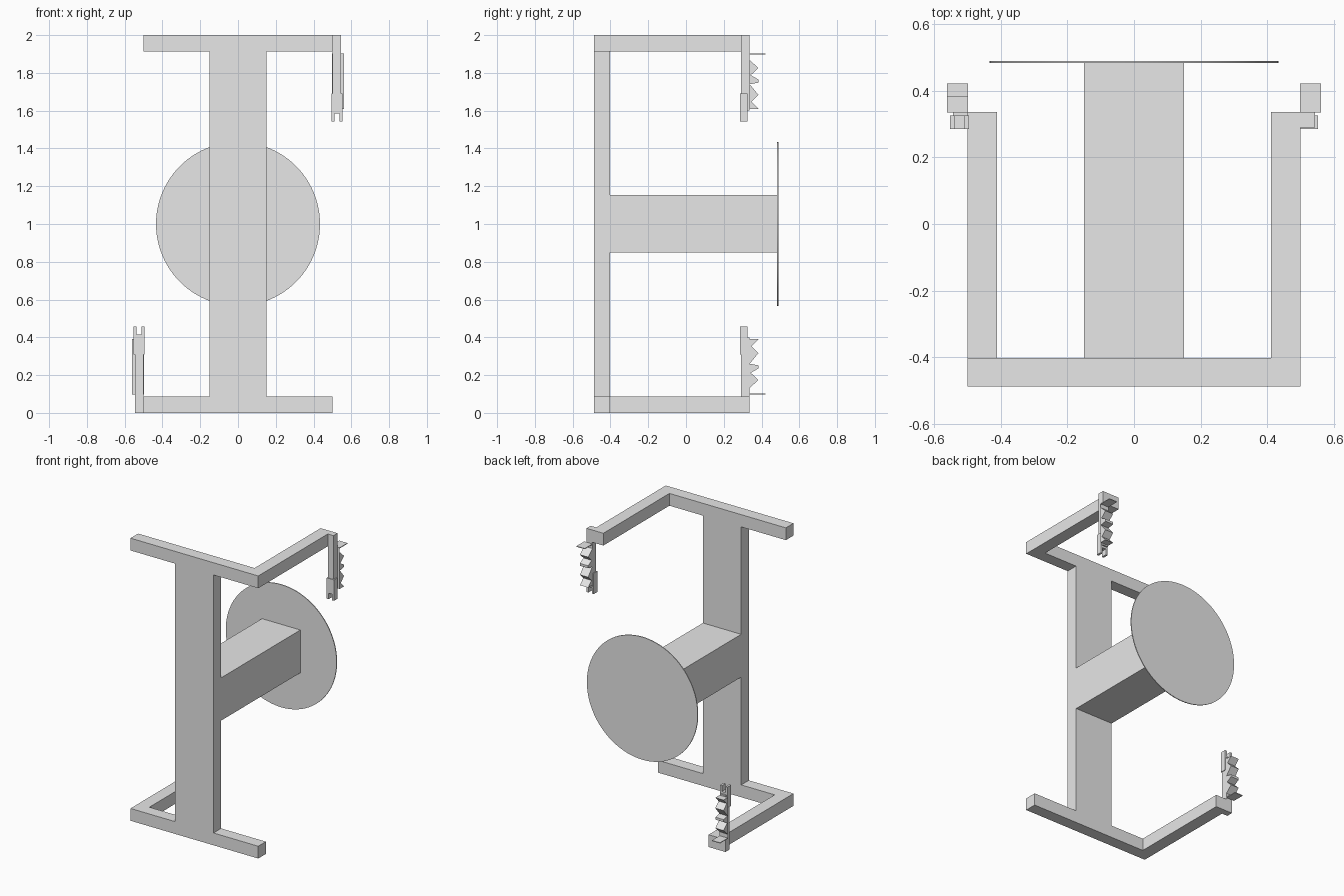
import bpy
import bmesh
from math import pi
from mathutils import Matrix, Vector

cube = bpy.data.objects.get("Cube")
if cube:
    bpy.data.objects.remove(cube, do_unlink=True)

grey = bpy.data.materials.new("light grey")
grey.use_nodes = True
grey.diffuse_color = (0.8, 0.8, 0.8, 1)
grey.node_tree.nodes["Principled BSDF"].inputs["Base Color"].default_value = (0.8, 0.8, 0.8, 1)

# Half turn about the depth axis through the model's centre
HALF_TURN = Matrix.Translation((0, 0, 1)) @ Matrix.Rotation(pi, 4, 'Y') @ Matrix.Translation((0, 0, -1))


def finish(name, bm, turned=False):
    if turned:
        bm.transform(HALF_TURN)
    bmesh.ops.recalc_face_normals(bm, faces=bm.faces)
    mesh = bpy.data.meshes.new(name)
    bm.to_mesh(mesh)
    bm.free()
    mesh.materials.append(grey)
    obj = bpy.data.objects.new(name, mesh)
    bpy.context.collection.objects.link(obj)
    return obj


def box(name, x, y, z, turned=False):
    bm = bmesh.new()
    bmesh.ops.create_cube(bm, size=1)
    for v in bm.verts:
        v.co = [r[0] if c < 0 else r[1] for c, r in zip(v.co, (x, y, z))]
    return finish(name, bm, turned)


def prism(name, points, direction, turned=False):
    bm = bmesh.new()
    face = bm.faces.new([bm.verts.new(p) for p in points])
    made = bmesh.ops.extrude_face_region(bm, geom=[face])["geom"]
    moved = [g for g in made if isinstance(g, bmesh.types.BMVert)]
    bmesh.ops.translate(bm, verts=moved, vec=Vector(direction))
    return finish(name, bm, turned)


def cylinder(name, radius, depth, centre, sides, turned=False):
    bm = bmesh.new()
    bmesh.ops.create_cone(bm, cap_ends=True, segments=sides, radius1=radius, radius2=radius,
                          depth=depth, matrix=Matrix.Translation(centre) @ Matrix.Rotation(pi / 2, 4, 'X'))
    return finish(name, bm, turned)


# I-shaped front frame: column with a crossbar at each end
right_half = [(0.5, 0), (0.5, 0.087), (0.15, 0.087), (0.15, 1.913), (0.5, 1.913), (0.5, 2)]
outline = right_half + [(-x, z) for x, z in reversed(right_half)]
prism("frame", [(x, -0.488, z) for x, z in outline], (0, 0.085, 0))

# Central beam carrying the round plate
box("centre_beam", (-0.15, 0.15), (-0.403, 0.484), (0.85, 1.153))
disc = cylinder("round_plate", 0.434, 0.006, (0, 0.486, 1), 96)
bpy.context.view_layer.objects.active = disc
disc.select_set(True)
bpy.ops.object.shade_smooth_by_angle()
disc.select_set(False)

# Toothed strip side profile (depth, height)
teeth = [(0.335, 0.39), (0.383, 0.39), (0.347, 0.352), (0.383, 0.316), (0.337, 0.26),
         (0.383, 0.252), (0.383, 0.235), (0.343, 0.212), (0.383, 0.174), (0.335, 0.13),
         (0.335, 0.1)]
# Forked clip front profile (across, height)
fork = [(-0.553, 0.31), (-0.495, 0.31), (-0.495, 0.457), (-0.51, 0.457), (-0.51, 0.415),
        (-0.537, 0.415), (-0.537, 0.457), (-0.553, 0.457)]

# Lower arm assembly, then the upper one as its half turn
for level, turned in (("lower", False), ("upper", True)):
    box(level + "_arm", (-0.5, -0.412), (-0.403, 0.336), (0, 0.087), turned)
    box(level + "_rail", (-0.544, -0.5), (0.29, 0.336), (0, 0.4), turned)
    prism(level + "_teeth", [(-0.562, y, z) for y, z in teeth], (0.064, 0, 0), turned)
    box(level + "_flange", (-0.562, -0.498), (0.335, 0.422), (0.098, 0.103), turned)
    clip = prism(level + "_clip", [(x, 0.285, z) for x, z in fork], (0, 0.04, 0), turned)
    # Small screw holes in the clip
    for i in range(3):
        hole = cylinder(f"{level}_hole_cutter_{i + 1}", 0.005, 0.02,
                        (-0.524, 0.285, 0.33 + 0.03 * i), 12, turned)
        hole.hide_render = True
        hole.hide_set(True)
        cut = clip.modifiers.new("screw hole", 'BOOLEAN')
        cut.operation = 'DIFFERENCE'
        cut.object = hole
